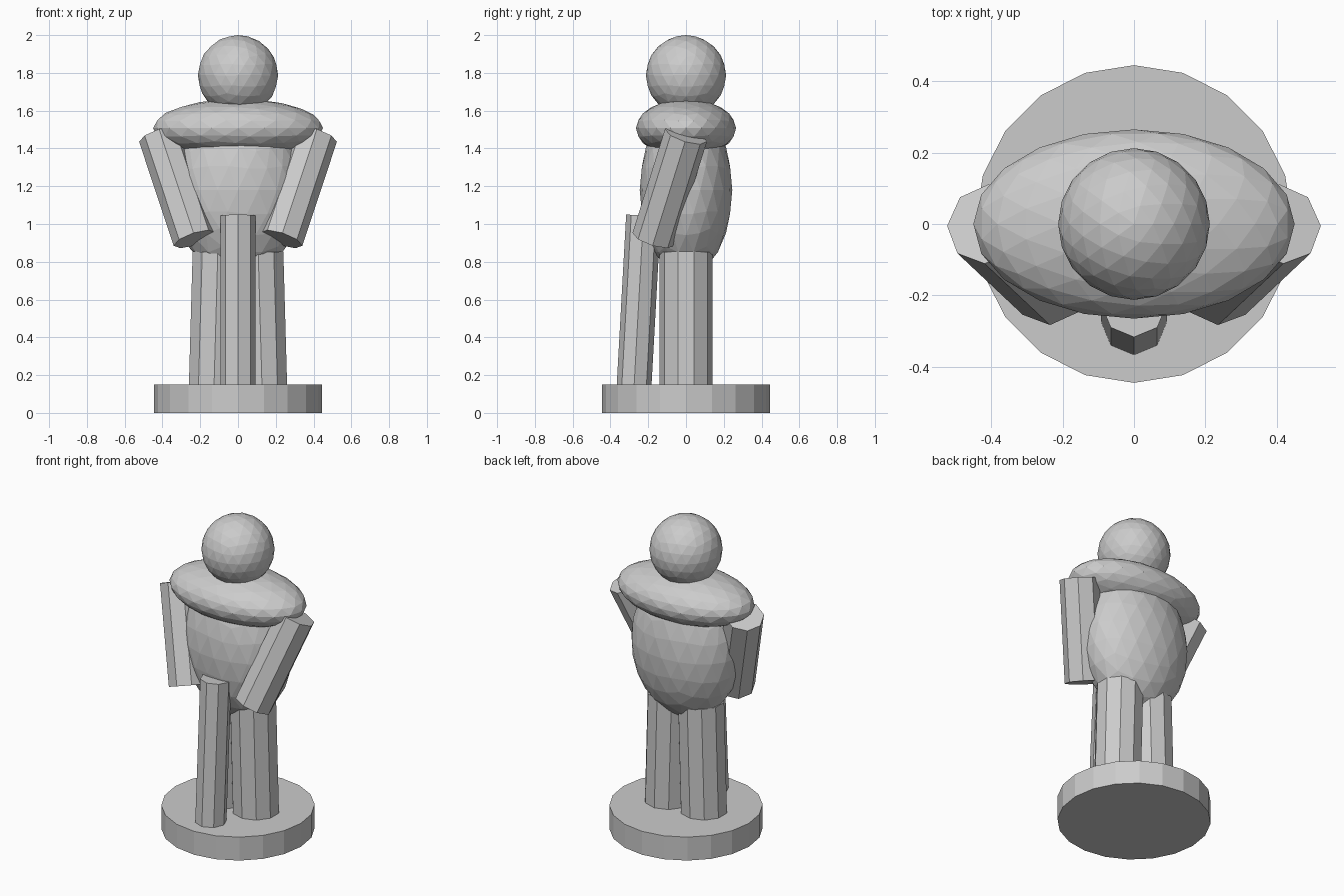
import bpy
from mathutils import Vector

if "Cube" in bpy.data.objects:
    bpy.data.objects.remove(bpy.data.objects["Cube"])

stone = bpy.data.materials.new("stone_grey")
stone.diffuse_color = (0.6, 0.6, 0.6, 1)
stone.use_nodes = True
stone.node_tree.nodes["Principled BSDF"].inputs["Base Color"].default_value = stone.diffuse_color


def finish(name):
    ob = bpy.context.object
    ob.name = name
    ob.data.materials.append(stone)
    return ob


def ellipsoid(name, z, radii):
    """Faceted ball stretched to the given radii."""
    bpy.ops.mesh.primitive_ico_sphere_add(subdivisions=3, radius=1, location=(0, 0, z))
    ob = finish(name)
    ob.scale = radii


def rod(name, bottom, top, radius, sides):
    """Faceted cylinder running between two points."""
    a, b = Vector(bottom), Vector(top)
    axis = b - a
    bpy.ops.mesh.primitive_cylinder_add(vertices=sides, radius=radius,
                                        depth=axis.length, location=(a + b) / 2)
    ob = finish(name)
    ob.rotation_mode = 'QUATERNION'
    ob.rotation_quaternion = Vector((0, 0, 1)).rotation_difference(axis)


# Round plinth
rod("plinth", (0, 0, 0), (0, 0, 0.15), 0.445, 20)

# Body, shoulder mass and head
ellipsoid("torso", 1.18, (0.35, 0.245, 0.455))
ellipsoid("shoulders", 1.507, (0.45, 0.265, 0.155))
ellipsoid("head", 1.7875, (0.2125, 0.2125, 0.2125))

# Mirrored legs and arms
for side, s in (("left", -1), ("right", 1)):
    rod(side + "_leg", (s * 0.127, 0, 0.14), (s * 0.107, 0, 0.85), 0.14, 10)
    rod(side + "_arm", (s * 0.23, -0.172, 0.92), (s * 0.413, 0, 1.47), 0.116, 8)

# Leaning support post at the front
rod("front_post", (0, -0.275, 0.14), (0, -0.225, 1.045), 0.092, 8)
